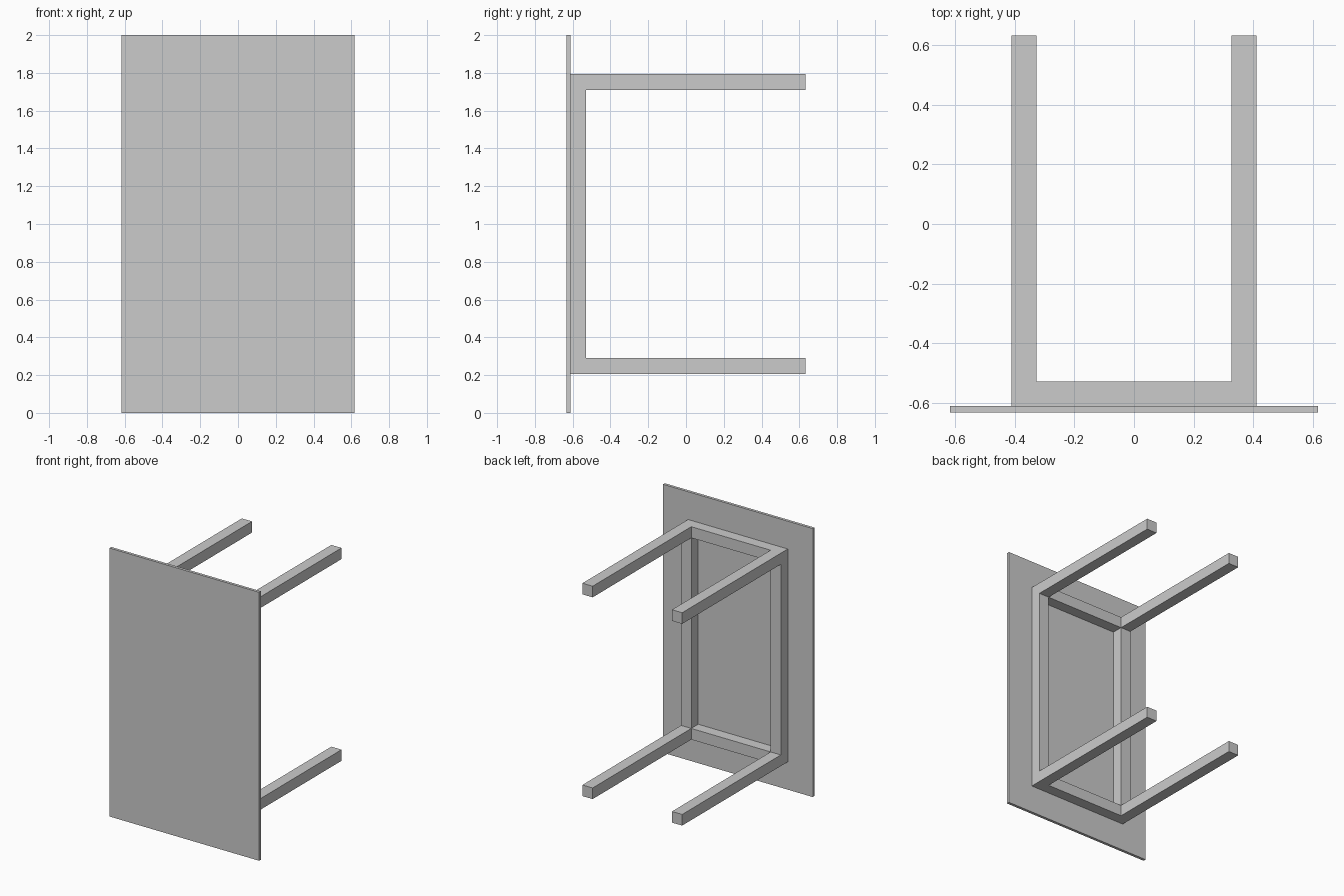
import bpy, bmesh
from itertools import product

if "Cube" in bpy.data.objects:
    bpy.data.objects.remove(bpy.data.objects["Cube"])


def block_solid(name, xs, ys, zs, filled):
    """Watertight solid from filled cells of a grid; only outer faces are made."""
    cuts = (xs, ys, zs)
    cells = {c for c in product(*(range(len(k) - 1) for k in cuts)) if filled(*c)}
    bm = bmesh.new()
    verts = {}

    def corner(key):
        if key not in verts:
            verts[key] = bm.verts.new([k[i] for k, i in zip(cuts, key)])
        return verts[key]

    for cell, axis, side in product(sorted(cells), range(3), (0, 1)):
        neighbour = list(cell)
        neighbour[axis] += 2 * side - 1
        if tuple(neighbour) in cells:
            continue
        u, v = (axis + 1) % 3, (axis + 2) % 3
        loop = []
        for du, dv in ((0, 0), (1, 0), (1, 1), (0, 1)):
            key = list(cell)
            key[axis] += side
            key[u] += du
            key[v] += dv
            loop.append(corner(tuple(key)))
        bm.faces.new(loop if side else loop[::-1])
    mesh = bpy.data.meshes.new(name)
    bm.to_mesh(mesh)
    bm.free()
    obj = bpy.data.objects.new(name, mesh)
    bpy.context.collection.objects.link(obj)
    return obj


FRONT, SEAT, RAIL, END = -0.632, -0.611, -0.529, 0.632

# Thin table top, standing on its short edge
block_solid("table_top", (-0.617, 0.617), (FRONT, SEAT), (0, 2), lambda x, y, z: True)

# Welded frame: four rails in a ring against the top, a leg at each corner
block_solid(
    "leg_frame",
    (-0.411, -0.327, 0.327, 0.411),
    (SEAT, RAIL, END),
    (0.207, 0.29, 1.71, 1.793),
    lambda x, y, z: (x != 1 or z != 1) if y == 0 else (x != 1 and z != 1),
)
